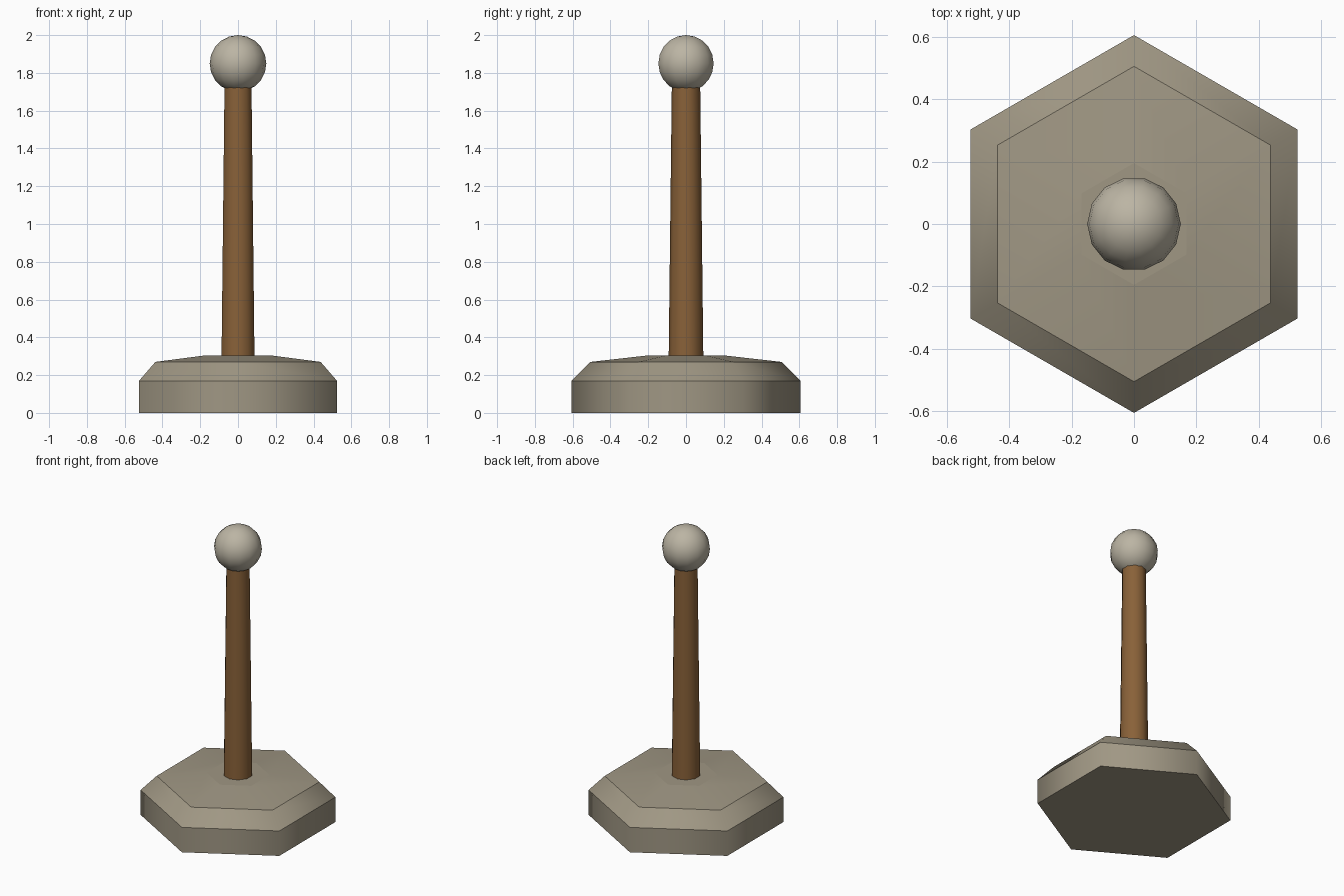
import bpy, bmesh
from math import pi, sin, cos

if "Cube" in bpy.data.objects:
    bpy.data.objects.remove(bpy.data.objects["Cube"])


def material(name, rgb):
    m = bpy.data.materials.new(name)
    m.diffuse_color = (*rgb, 1)
    m.use_nodes = True
    m.node_tree.nodes["Principled BSDF"].inputs["Base Color"].default_value = m.diffuse_color
    return m


def finish(name, bm, mat):
    bmesh.ops.recalc_face_normals(bm, faces=bm.faces)
    me = bpy.data.meshes.new(name)
    bm.to_mesh(me)
    bm.free()
    me.materials.append(mat)
    ob = bpy.data.objects.new(name, me)
    bpy.context.collection.objects.link(ob)
    return ob


def turned(name, profile, sides, mat):
    """Stack of (radius, z) rings; smooth around, sharp between tiers."""
    bm = bmesh.new()
    rings = [[bm.verts.new((r * sin(2 * pi * i / sides), r * cos(2 * pi * i / sides), z))
              for i in range(sides)] for r, z in profile]
    for a, b in zip(rings, rings[1:]):
        for i in range(sides):
            j = (i + 1) % sides
            bm.faces.new((a[i], a[j], b[j], b[i])).smooth = True
    bm.faces.new(rings[0])
    bm.faces.new(rings[-1])
    for ring in rings:
        for i in range(sides):
            bm.edges.get((ring[i], ring[(i + 1) % sides])).smooth = False
    return finish(name, bm, mat)


stone = material("stone", (0.35, 0.31, 0.23))
wood = material("wood", (0.25, 0.12, 0.04))
pale = material("pale_stone", (0.50, 0.46, 0.37))

# Hexagonal stepped base
turned("base", [(0.605, 0), (0.605, 0.17), (0.505, 0.27), (0.195, 0.305)], 6, stone)

# Tapered ten-sided post
turned("post", [(0.092, 0.27), (0.075, 1.74)], 10, wood)

# Ball finial, turned so a vertex lies on the x axis
bm = bmesh.new()
bmesh.ops.create_uvsphere(bm, u_segments=14, v_segments=10, radius=0.15)
for f in bm.faces:
    f.smooth = True
for v in bm.verts:
    x, y, z = v.co
    v.co = (-y, x, z + 1.85)
finish("ball", bm, pale)
